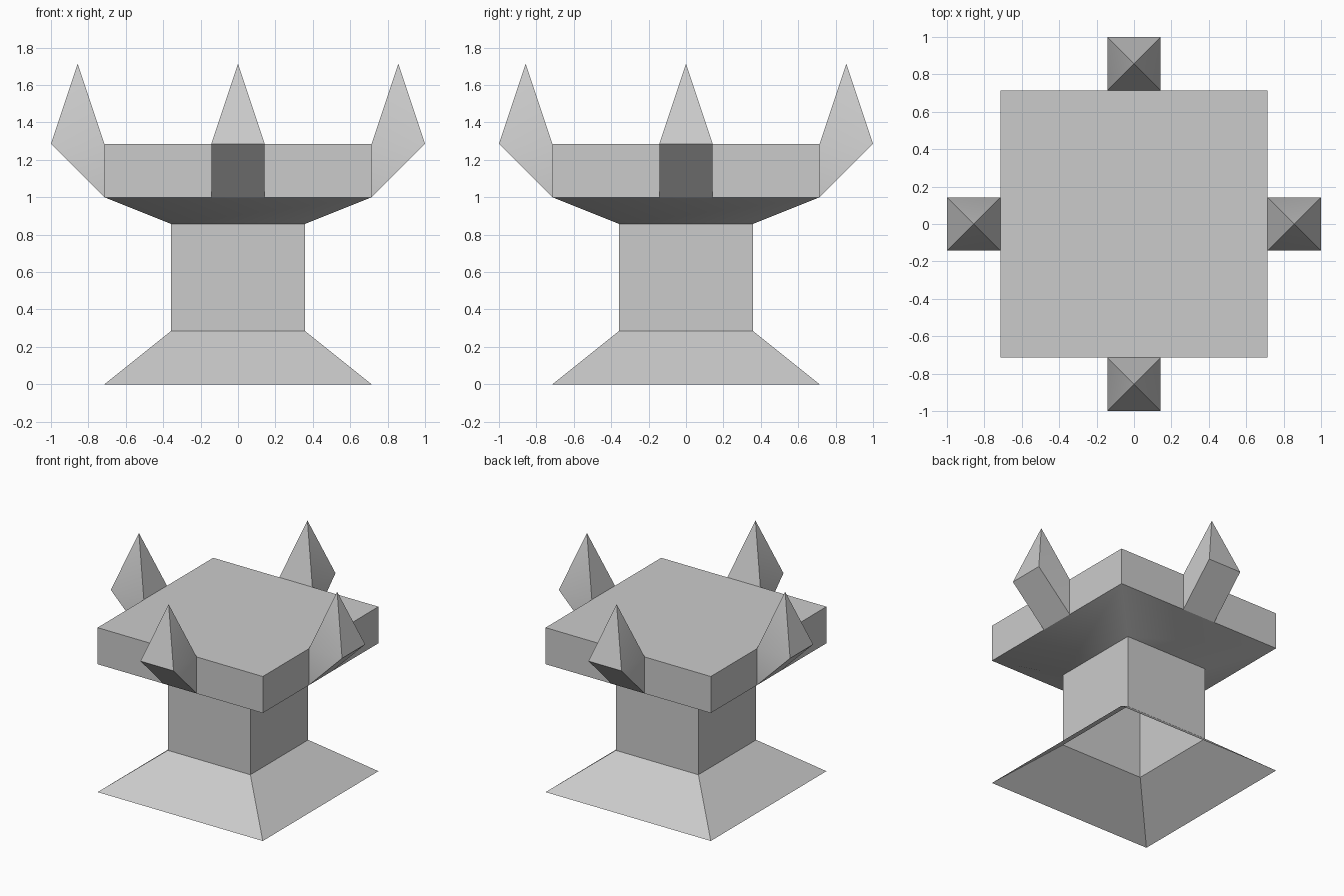
import bpy, bmesh, math
from mathutils import Matrix

if "Cube" in bpy.data.objects:
    bpy.data.objects.remove(bpy.data.objects["Cube"])

U = 1 / 7  # modelling grid step


def finish(name, bm):
    mesh = bpy.data.meshes.new(name)
    bm.to_mesh(mesh)
    bm.free()
    obj = bpy.data.objects.new(name, mesh)
    bpy.context.collection.objects.link(obj)
    bpy.ops.object.select_all(action='DESELECT')
    obj.select_set(True)
    bpy.context.view_layer.objects.active = obj
    bpy.ops.object.shade_smooth_by_angle(angle=math.radians(35))
    return obj


# Pedestal: square rings stacked from (half width, height), open underneath
profile = [(5, 0), (2.5, 2), (2.5, 6), (5, 7), (5, 9)]
corners = [(-1, -1), (1, -1), (1, 1), (-1, 1)]
bm = bmesh.new()
rings = [[bm.verts.new((x * r * U, y * r * U, z * U)) for x, y in corners]
         for r, z in profile]
for low, high in zip(rings, rings[1:]):
    for i in range(4):
        j = (i + 1) % 4
        bm.faces.new((low[i], low[j], high[j], high[i]))
bm.faces.new(rings[-1])
finish("pedestal", bm)


# Spikes: slanted wedge growing out of the slab side, topped by a pyramid
def spike(name, angle):
    bm = bmesh.new()
    left, right = [[bm.verts.new((x * U, y * U, z * U))
                    for x, z in ((5, 7), (7, 9), (5, 9))] for y in (1, -1)]
    tip = bm.verts.new((6 * U, 0, 12 * U))
    (a, b, c), (d, e, f) = left, right
    bm.faces.new((a, b, e, d)[::-1])   # underside
    bm.faces.new((a, c, b))            # wedge sides
    bm.faces.new((d, e, f))
    rim = [f, e, b, c]
    for i in range(4):                 # pyramid
        bm.faces.new((rim[i], rim[(i + 1) % 4], tip))
    bmesh.ops.recalc_face_normals(bm, faces=bm.faces)
    bm.transform(Matrix.Rotation(angle, 4, 'Z'))
    finish(name, bm)


for i, side in enumerate(("right", "back", "left", "front")):
    spike(side + "_spike", i * math.pi / 2)
